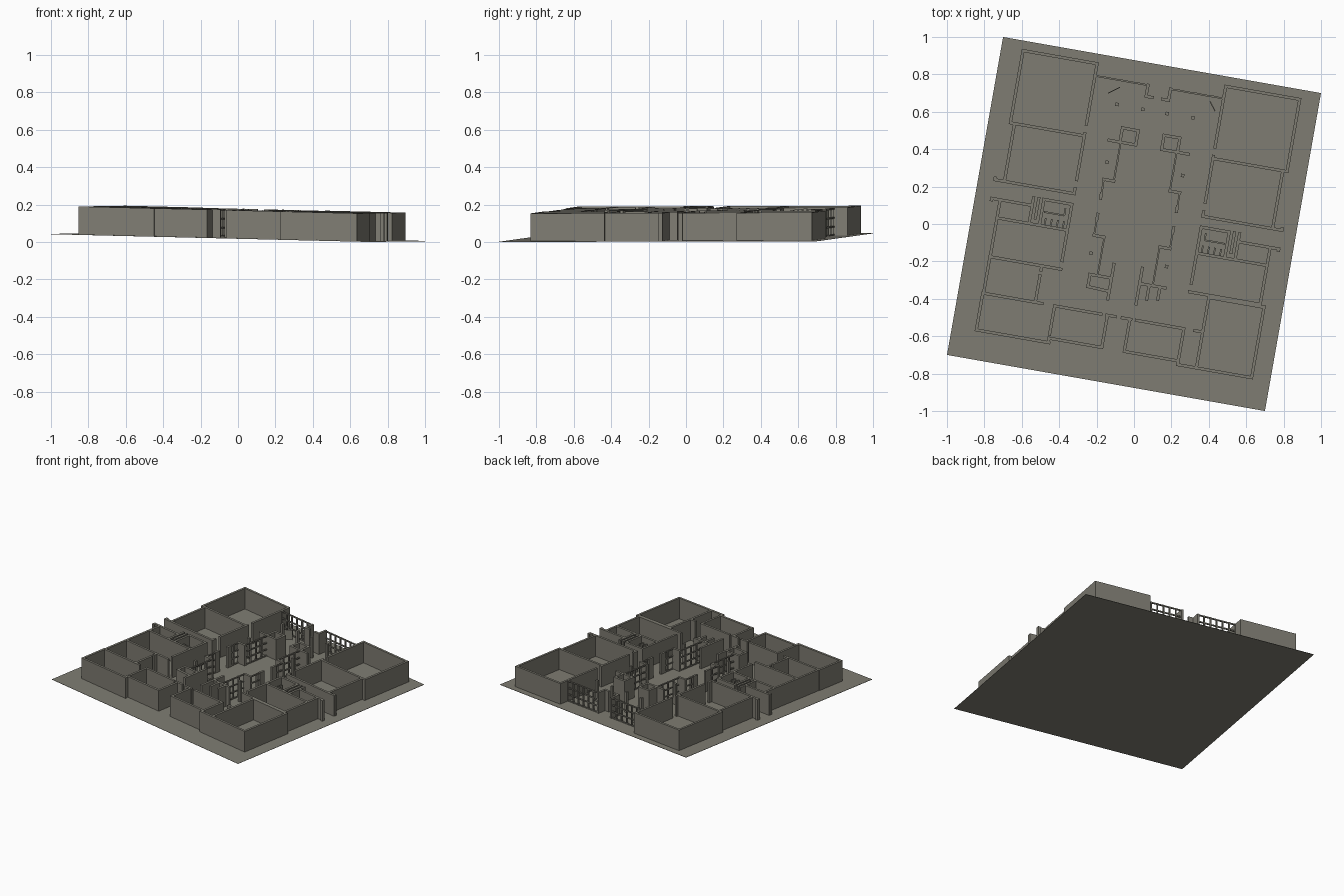
import bpy, bmesh, math
from mathutils import Matrix, Vector

H, T = 0.15, 0.016             # wall height and thickness
AXIS = 0.006                   # mirror line of the plan
ROT = Matrix.Rotation(math.radians(-10), 3, 'Z')

mat = bpy.data.materials.new("warm_grey")
mat.diffuse_color = (0.212, 0.204, 0.170, 1)


def place(u, v, z):
    """Plan coordinates -> turned and slightly tilted world position."""
    p = ROT @ Vector((u, v, 0))
    return Vector((p.x, p.y, max(0, 0.0234 - 0.0243 * u + 0.0025 * v + z)))


def bar(bm, a, b, t, z0, z1, ext):
    """Box running along the line a-b."""
    a, b = Vector(a), Vector(b)
    d = (b - a).normalized()
    n = Vector((-d.y, d.x)) * t / 2
    a, b = a - d * ext, b + d * ext
    pts = [a - n, b - n, b + n, a + n]
    lo = [bm.verts.new(place(p.x, p.y, z0)) for p in pts]
    hi = [bm.verts.new(place(p.x, p.y, z1)) for p in pts]
    bm.faces.new(lo[::-1])
    bm.faces.new(hi)
    for i in range(4):
        j = (i + 1) % 4
        bm.faces.new((lo[i], lo[j], hi[j], hi[i]))


def finish(name, bm):
    bmesh.ops.recalc_face_normals(bm, faces=bm.faces)
    me = bpy.data.meshes.new(name)
    bm.to_mesh(me)
    bm.free()
    me.materials.append(mat)
    bpy.context.collection.objects.link(bpy.data.objects.new(name, me))


def flip(w):
    return (2 * AXIS - w[0], w[1], 2 * AXIS - w[2], w[3])


def walls(name, segs):
    bm = bmesh.new()
    for u0, v0, u1, v1 in segs:
        bar(bm, (u0, v0), (u1, v1), T, 0, H, T / 2)
    finish(name, bm)


def window_wall(bm, u0, v0, u1, v1):
    """Open frame of posts and rails."""
    a, b = Vector((u0, v0)), Vector((u1, v1))
    n = max(1, round((b - a).length / 0.047))
    d = (b - a).normalized() * 0.004
    for i in range(n + 1):
        p = a.lerp(b, i / n)
        bar(bm, p - d, p + d, 0.011, 0, H, 0)
    for z in (0.0, 0.045, 0.092, H - 0.009):
        bar(bm, a, b, 0.009, z, z + 0.008, 0)


# ground plate
bm = bmesh.new()
bar(bm, (-0.863, 0), (0.863, 0), 1.726, -0.001, 0.001, 0)
finish("ground_plate", bm)

# rooms that repeat on both sides
north_room = [(-.745, .81, -.343, .81), (-.745, .418, -.343, .418),
              (-.745, .418, -.745, .81), (-.343, .48, -.343, .81),
              (-.343, .418, -.343, .43)]
middle_room = [(-.722, .104, -.722, .418), (-.773, .104, -.343, .104),
               (-.343, .18, -.343, .418), (-.343, .104, -.343, .13)]
washroom = [(-.773, .003, -.565, .003), (-.727, -.095, -.727, .003),
            (-.727, -.095, -.345, -.095), (-.497, .046, -.345, .046),
            (-.345, -.095, -.345, .046), (-.553, -.095, -.553, .046),
            (-.525, -.06, -.525, .046), (-.497, -.095, -.497, .046)]
west_room = [(-.727, -.306, -.727, -.095), (-.727, -.306, -.343, -.306),
             (-.345, -.26, -.345, -.095)]
south_room = [(-.342, -.68, -.055, -.68), (-.055, -.68, -.055, -.505),
              (-.342, -.505, -.09, -.505), (-.06, -.505, -.013, -.505)]
court_core = [(-.15, .495, -.064, .495), (-.15, .418, -.064, .418),
              (-.15, .418, -.15, .495), (-.064, .418, -.064, .495),
              (-.209, .418, -.15, .418), (-.2, .207, -.146, .207),
              (-.2, -.097, -.146, -.097), (-.2, .105, -.2, .13),
              (-.2, .018, -.2, -.01)]
entrance = [(-.055, .683, -.055, .744), (-.055, .683, -.022, .683)]
for label, segs in (("north_room", north_room), ("middle_room", middle_room),
                    ("washroom", washroom), ("side_room", west_room),
                    ("south_room", south_room), ("court_core", court_core),
                    ("entrance", entrance)):
    walls("left_" + label, segs)
    walls("right_" + label, [flip(w) for w in segs])

# rooms that differ between the sides
walls("left_corner_rooms", [
    (-.728, -.504, -.728, -.306), (-.728, -.504, -.41, -.504),
    (-.447, -.504, -.447, -.36), (-.447, -.33, -.447, -.306),
    (-.732, -.704, -.732, -.504), (-.732, -.704, -.338, -.704),
    (-.342, -.66, -.342, -.505), (-.342, -.704, -.342, -.68)])
walls("right_corner_rooms", [
    (.462, -.7, .462, -.306), (.46, -.7, .762, -.7), (.762, -.7, .762, -.316),
    (.462, -.318, .762, -.318), (.36, -.7, .36, -.505), (.36, -.7, .46, -.7),
    (.42, -.505, .46, -.505)])
walls("left_court_lobby", [
    (-.185, -.306, -.07, -.306), (-.185, -.372, -.07, -.378),
    (-.185, -.372, -.185, -.306), (-.068, -.419, -.068, -.231)])
walls("right_court_lobby", [
    (.085, -.419, .085, -.225), (.085, -.308, .223, -.308),
    (.137, -.385, .137, -.308), (.195, -.375, .195, -.308)])

# washroom stall dividers
bm = bmesh.new()
for side in (lambda w: w, flip):
    for i in range(4):
        u = -.47 + i * .033
        w = side((u, -.09, u, -.05))
        bar(bm, w[:2], w[2:], 0.009, 0, 0.11, 0)
    w = side((-.485, -.02, -.375, -.02))
    bar(bm, w[:2], w[2:], 0.009, 0, 0.11, 0)
    w = side((-.375, -.02, -.375, .02))
    bar(bm, w[:2], w[2:], 0.009, 0, 0.11, 0)
finish("stall_dividers", bm)

# framed window walls of the facade and the court
bm = bmesh.new()
for w in ((-.335, .744, -.055, .744), (-.146, .212, -.146, .415),
          (-.2, .105, -.2, .207), (-.2, -.097, -.2, .018),
          (-.144, -.306, -.144, -.097)):
    window_wall(bm, *w)
    window_wall(bm, *flip(w))
finish("window_walls", bm)

# leaning panels near the entrance
bm = bmesh.new()
bar(bm, (-.258, .664), (-.2, .707), 0.005, 0, 0.07, 0)
bar(bm, (.286, .717), (.322, .669), 0.005, 0, 0.07, 0)
finish("display_panels", bm)

# free-standing columns and corridor end posts
bm = bmesh.new()
for u, v in ((-.2, .614), (-.06, .612), (-.199, .3), (-.199, -.194),
             (-.773, .112), (-.773, -.004)):
    for c in (u, 2 * AXIS - u):
        bar(bm, (c - .009, v), (c + .009, v), 0.018, 0, H, 0)
finish("columns", bm)
